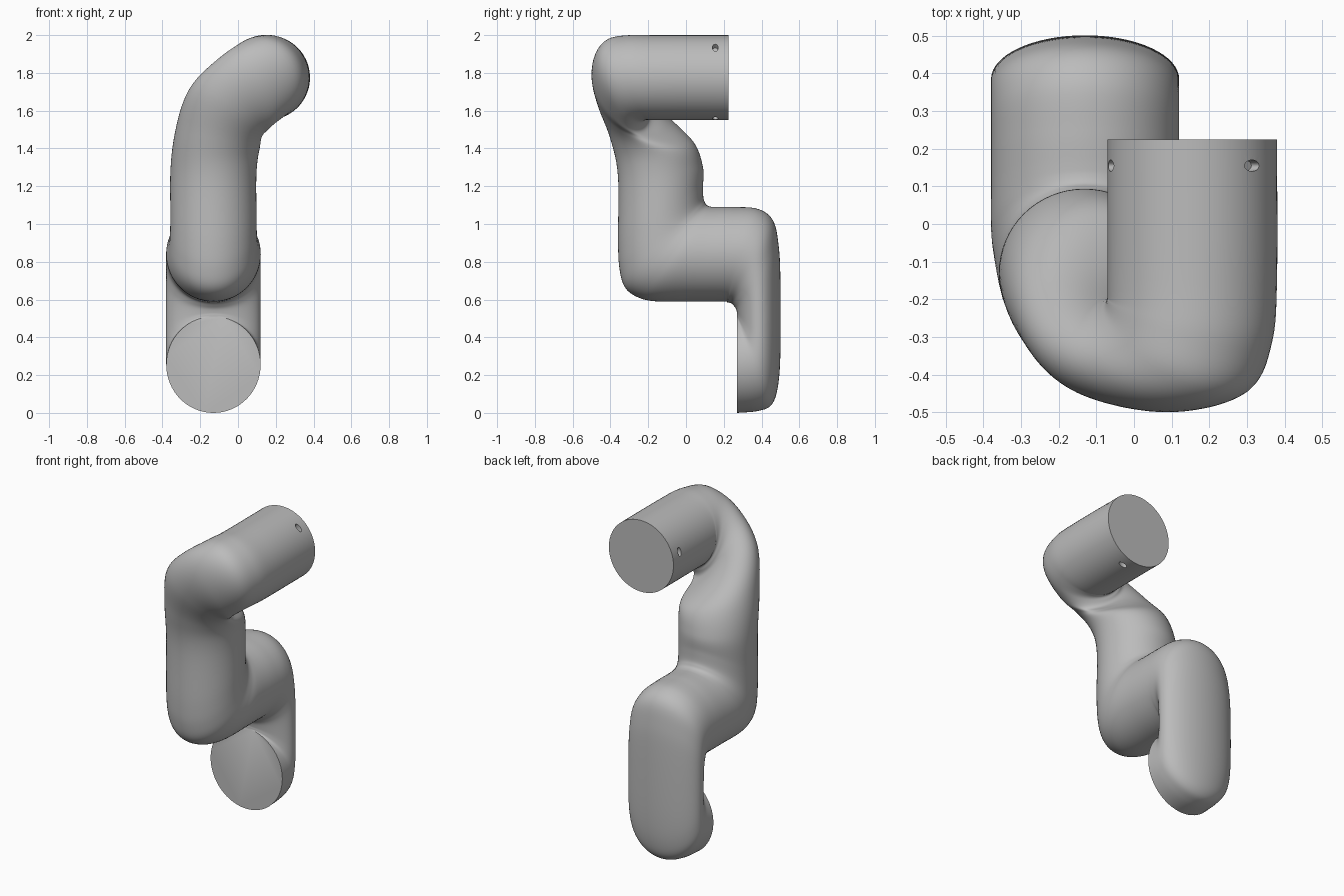
import bpy
import bmesh
from math import cos, sin, pi, radians
from mathutils import Vector, Matrix

cube = bpy.data.objects.get("Cube")
if cube:
    bpy.data.objects.remove(cube)

SEGMENTS = 64
STEPS = 7
LOWER_X = -.13


def make_material(name, colour):
    mat = bpy.data.materials.new(name)
    mat.use_nodes = True
    mat.diffuse_color = colour
    for node in mat.node_tree.nodes:
        if node.type == 'BSDF_PRINCIPLED':
            node.inputs["Base Color"].default_value = colour
    return mat


def make_object(name, bm, mat):
    mesh = bpy.data.meshes.new(name)
    bm.to_mesh(mesh)
    bm.free()
    mesh.materials.append(mat)
    obj = bpy.data.objects.new(name, mesh)
    bpy.context.collection.objects.link(obj)
    return obj


def smooth_between(rows, steps):
    """Run a smooth spline through the key sections."""
    result = []
    last = len(rows) - 1
    for i in range(last):
        a, b, c, d = (rows[max(i - 1, 0)], rows[i],
                      rows[i + 1], rows[min(i + 2, last)])
        for s in range(steps):
            t = s / steps
            result.append([
                q + .5 * t * (r - p + t * (2 * p - 5 * q + 4 * r - u
                                           + t * (3 * (q - r) + u - p)))
                for p, q, r, u in zip(a, b, c, d)])
    result.append(rows[last])
    return result


def section_points(row):
    """Ellipse spanning two opposite points, with a tilted cross axis."""
    near, far = Vector(row[0:3]), Vector(row[3:6])
    tilt, width = radians(row[6]), row[7]
    centre = (near + far) / 2
    long_axis = (near - far) / 2
    cross_axis = Vector((cos(tilt), 0, -sin(tilt))) * width
    for k in range(SEGMENTS):
        angle = 2 * pi * k / SEGMENTS
        yield centre + long_axis * cos(angle) + cross_axis * sin(angle)


def loft(name, rows, mat):
    bm = bmesh.new()
    rings = [[bm.verts.new(p) for p in section_points(row)] for row in rows]
    for low, high in zip(rings, rings[1:]):
        for k in range(SEGMENTS):
            n = (k + 1) % SEGMENTS
            bm.faces.new((low[k], low[n], high[n], high[k]))
    bm.faces.new(rings[0])
    bm.faces.new(rings[-1])
    bmesh.ops.recalc_face_normals(bm, faces=bm.faces[:])
    return make_object(name, bm, mat)


# Lower links: near (y, z), far (y, z), half width
lower_keys = [
    (.27, .51, .27, 0, .25),
    (.27, .512, .38, .01, .25),
    (.27, .515, .45, .04, .25),
    (.27, .52, .485, .13, .25),
    (.27, .53, .5, .32, .25),
    (.265, .55, .5, .7, .25),
    (.255, .565, .49, .89, .25),
    (.24, .58, .46, 1.02, .25),
    (.22, .585, .38, 1.08, .25),
    (.2, .59, .25, 1.09, .25),
    (.05, .59, .16, 1.09, .25),
    (-.15, .59, .13, 1.092, .25),
    (-.25, .61, .11, 1.1, .243),
    (-.32, .66, .1, 1.115, .235),
    (-.35, .75, .092, 1.14, .23),
    (-.36, .9, .09, 1.2, .228),
]

# Upper link: near point, far point, tilt of the cross axis, half width
upper_keys = [
    (-.13, -.36, 1.25, -.13, .09, 1.3, 0, .228),
    (-.12, -.4, 1.45, -.1, .04, 1.43, 12, .228),
    (-.06, -.47, 1.65, -.07, -.1, 1.53, 32, .228),
    (.1, -.5, 1.8, -.04, -.18, 1.58, 48, .225),
    (.26, -.455, 1.89, -.03, -.19, 1.62, 52, .225),
    (.32, -.33, 1.91, -.025, -.185, 1.64, 53, .225),
    (.335, -.15, 1.91, -.025, -.15, 1.64, 53, .225),
    (.335, .225, 1.91, -.025, .225, 1.64, 53, .225),
]

grey = make_material("grey", (.5, .5, .5, 1))

# Whole bent arm as one continuous body
keys = [(LOWER_X, ny, nz, LOWER_X, fy, fz, 0, w)
        for ny, nz, fy, fz, w in lower_keys] + upper_keys
arm = loft("bent_arm", smooth_between(keys, STEPS), grey)

# Three small oval fixing holes around the upper open end
bm = bmesh.new()
for degrees in (45, 165, 285):
    a = radians(degrees)
    spot = Vector((.155 + .225 * cos(a), .155, 1.775 + .225 * sin(a)))
    turn = Matrix.Rotation(pi / 2 - a, 4, 'Y')
    shape = Matrix.Diagonal((1.8, 1, 1, 1))
    bmesh.ops.create_cone(bm, cap_ends=True, segments=24, radius1=.015,
                          radius2=.015, depth=.06,
                          matrix=Matrix.Translation(spot) @ turn @ shape)
cutter = make_object("hole_cutter", bm, grey)
cutter.hide_render = True

bpy.ops.object.select_all(action='DESELECT')
arm.select_set(True)
bpy.context.view_layer.objects.active = arm
cut = arm.modifiers.new("fixing_holes", 'BOOLEAN')
cut.operation = 'DIFFERENCE'
cut.solver = 'EXACT'
cut.object = cutter
bpy.ops.object.modifier_apply(modifier=cut.name)
bpy.data.objects.remove(cutter)
bpy.ops.object.shade_smooth_by_angle(angle=radians(40))
